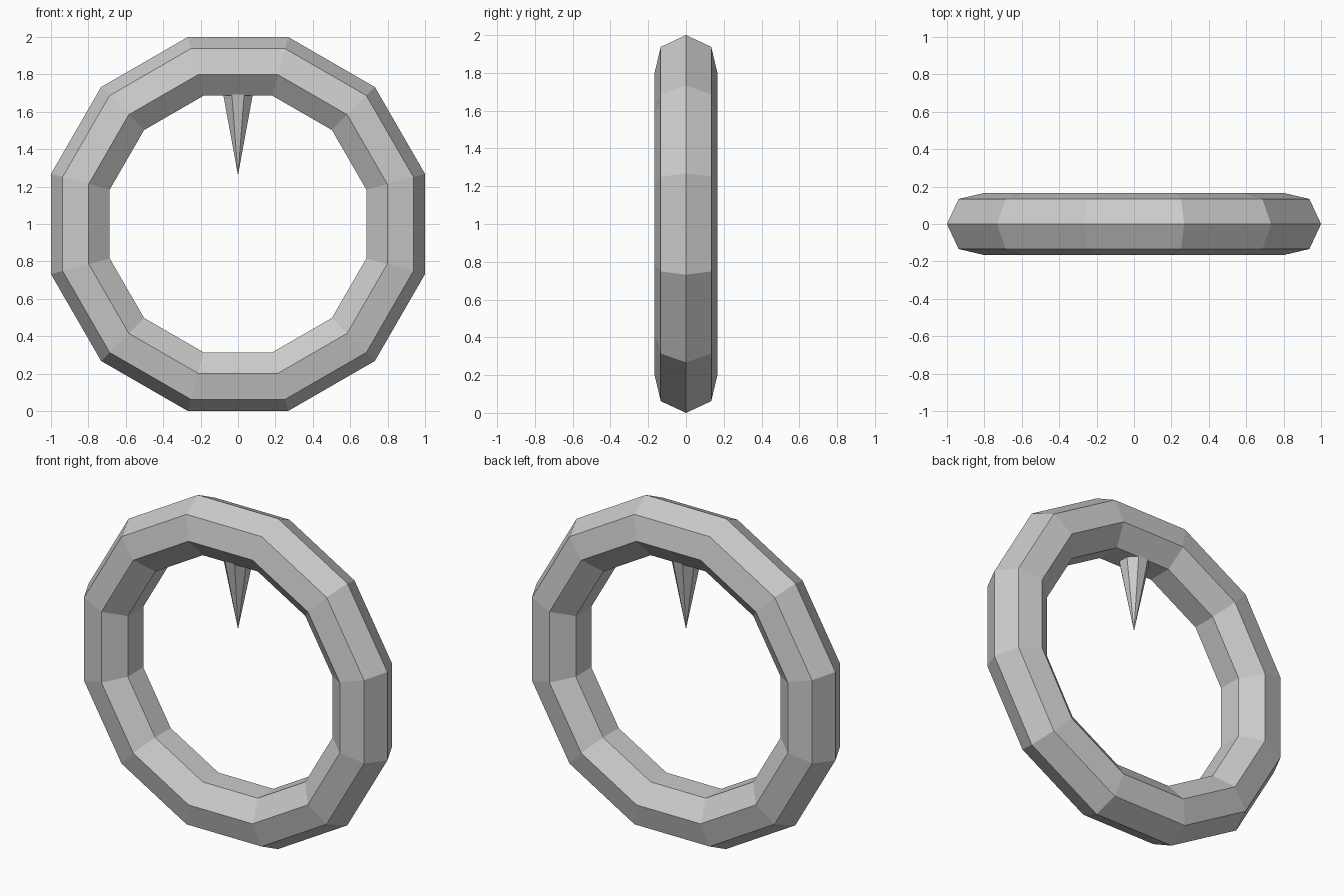
import bpy
from math import radians, cos

if "Cube" in bpy.data.objects:
    bpy.data.objects.remove(bpy.data.objects["Cube"])

# Twelve-sided ring with a seven-sided section, flats at top and bottom
minor = 0.171
major = 1 / cos(radians(15)) - minor
bpy.ops.mesh.primitive_torus_add(
    major_segments=12, minor_segments=7,
    major_radius=major, minor_radius=minor,
    location=(0, 0, 1), rotation=(radians(90), radians(15), 0))
bpy.context.object.name = "ring"
bpy.ops.object.shade_flat()

# Spike hanging from the inside of the ring, point down
tip, base = 1.26, 1.70
bpy.ops.mesh.primitive_cone_add(
    vertices=8, radius1=0.087, radius2=0, depth=base - tip,
    location=(0, 0, (tip + base) / 2),
    rotation=(radians(180), 0, radians(22.5)))
bpy.context.object.name = "spike"
bpy.ops.object.shade_flat()
